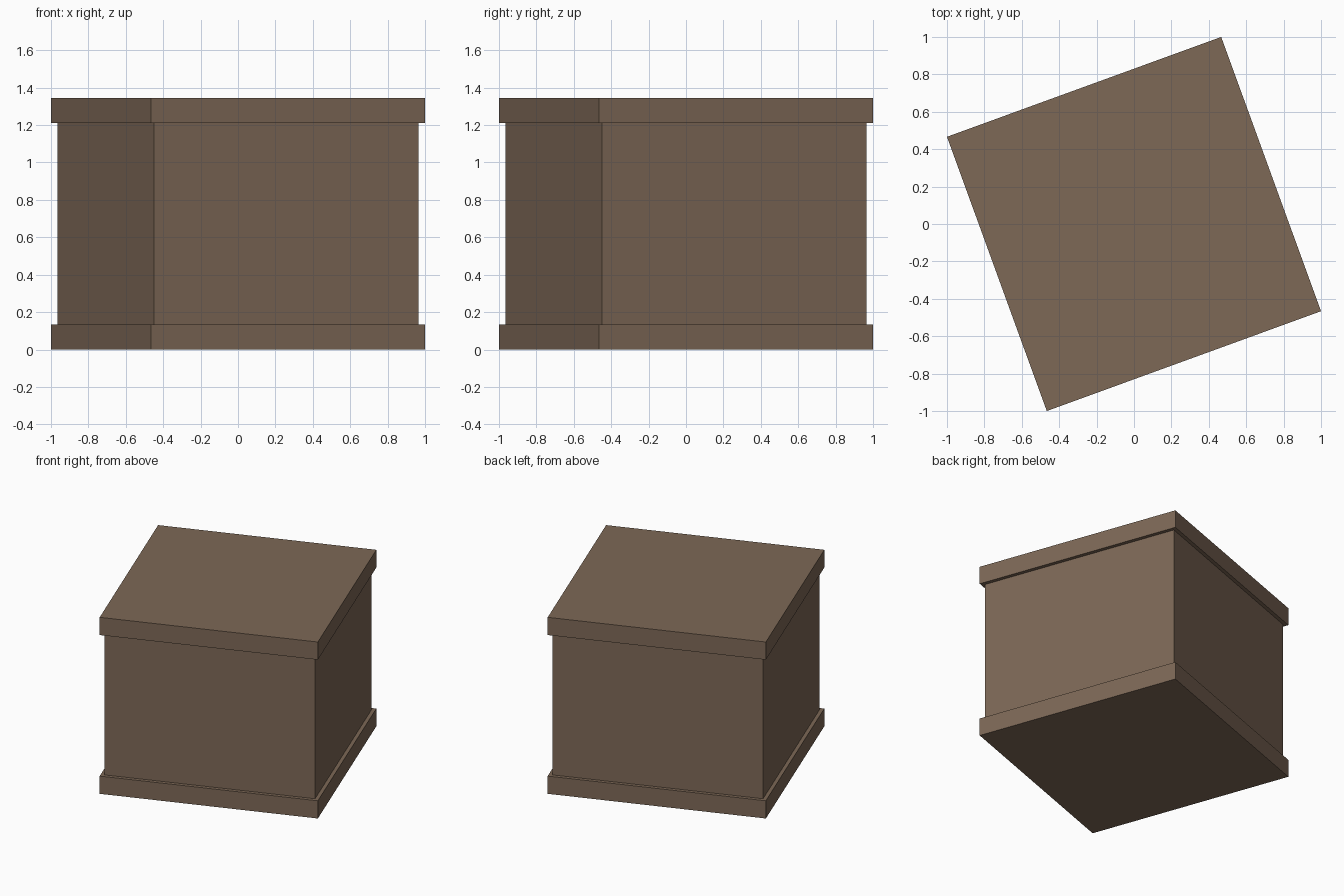
import bpy
import math

if "Cube" in bpy.data.objects:
    bpy.data.objects.remove(bpy.data.objects["Cube"])

# One brown for the whole crate
brown = bpy.data.materials.new("brown_wood")
brown.diffuse_color = (0.205, 0.138, 0.093, 1.0)
brown.use_nodes = True
brown.node_tree.nodes["Principled BSDF"].inputs["Base Color"].default_value = brown.diffuse_color

TURN = math.radians(20)   # the crate stands turned about z


def slab(name, width, z0, z1):
    """Square box between two heights, turned with the crate."""
    bpy.ops.mesh.primitive_cube_add(size=1, location=(0, 0, (z0 + z1) / 2),
                                    rotation=(0, 0, TURN))
    ob = bpy.context.object
    ob.name = name
    ob.scale = (width, width, z1 - z0)
    bpy.ops.object.transform_apply(location=False, rotation=False, scale=True)
    ob.data.materials.append(brown)
    return ob


RIM = 2 / (math.cos(TURN) + math.sin(TURN))   # makes the overall span 2
BODY = RIM * 0.965

# Base plinth, crate body and lid
slab("base_rim", RIM, 0.0, 0.135)
slab("crate_body", BODY, 0.135, 1.21)
slab("lid", RIM, 1.21, 1.345)
